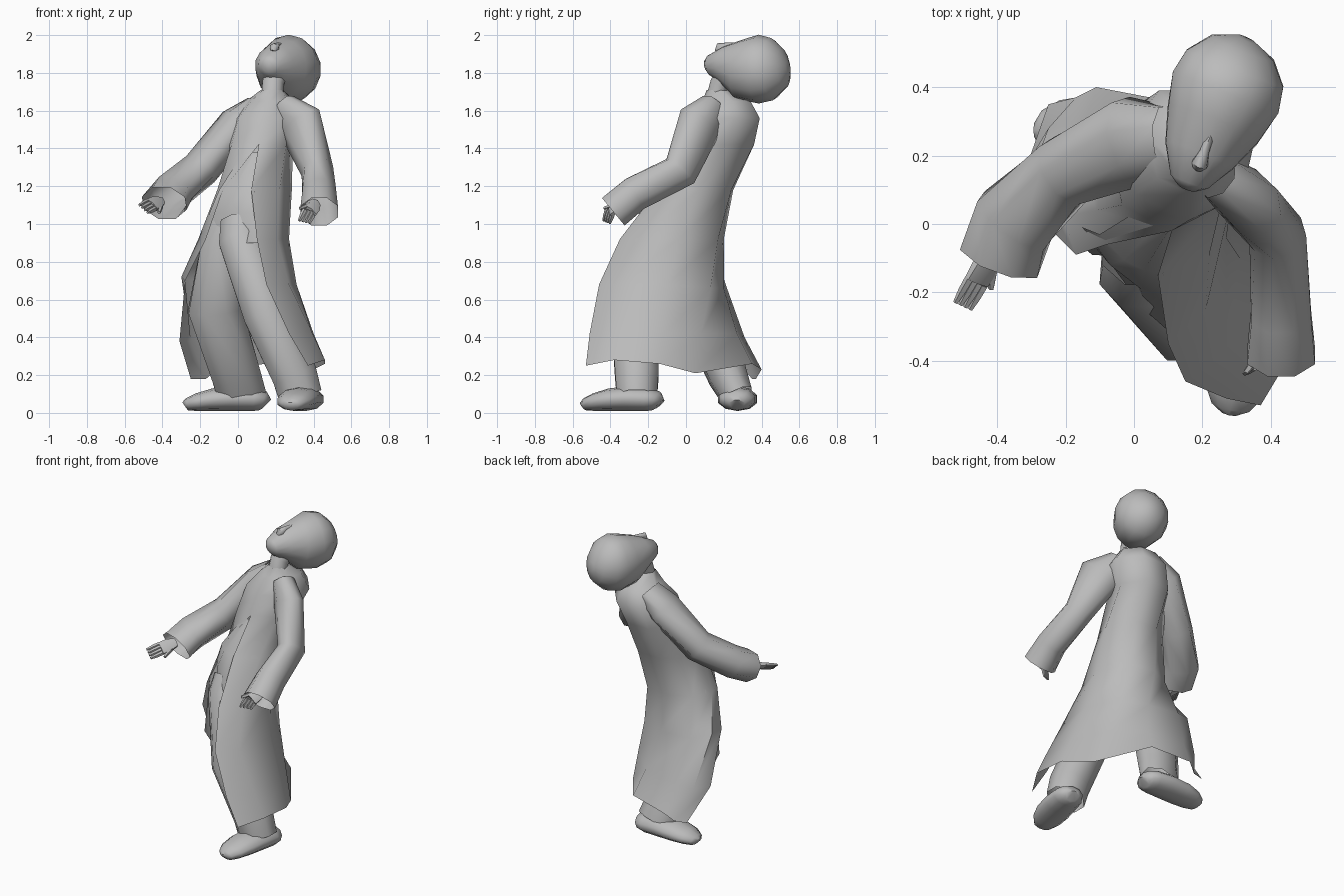
import bpy, bmesh, math
from mathutils import Vector

cube = bpy.data.objects.get("Cube")
if cube:
    bpy.data.objects.remove(cube)

grey = bpy.data.materials.new("plain grey")
grey.use_nodes = True
colour = (0.5, 0.5, 0.5, 1)
grey.diffuse_color = colour
grey.node_tree.nodes["Principled BSDF"].inputs["Base Color"].default_value = colour


def loft(name, rings, closed=True, caps=True, sharp=60):
    """Skin a list of equally long point rows."""
    bm = bmesh.new()
    rows = [[bm.verts.new(p) for p in ring] for ring in rings]
    n = len(rows[0])
    for a, b in zip(rows, rows[1:]):
        for i in range(n if closed else n - 1):
            j = (i + 1) % n
            bm.faces.new((a[i], a[j], b[j], b[i]))
    if caps:
        bm.faces.new(rows[0][::-1])
        bm.faces.new(rows[-1])
    bmesh.ops.remove_doubles(bm, verts=bm.verts, dist=0.0005)
    bmesh.ops.recalc_face_normals(bm, faces=bm.faces)
    mesh = bpy.data.meshes.new(name)
    bm.to_mesh(mesh)
    bm.free()
    mesh.materials.append(grey)
    ob = bpy.data.objects.new(name, mesh)
    bpy.context.collection.objects.link(ob)
    bpy.ops.object.select_all(action='DESELECT')
    ob.select_set(True)
    bpy.context.view_layer.objects.active = ob
    bpy.ops.object.shade_smooth_by_angle(angle=math.radians(sharp))
    return ob


def tube(name, rows, n=8, ref=(0, 0, 1), caps=True):
    """Tube through rows of x, y, z, half width, half height."""
    pts = [Vector(r[:3]) for r in rows]
    rings = []
    for i, r in enumerate(rows):
        t = pts[min(i + 1, len(pts) - 1)] - pts[max(i - 1, 0)]
        side = t.cross(Vector(ref)).normalized()
        up = side.cross(t).normalized()
        angles = [math.tau * (k + 0.5) / n for k in range(n)]
        rings.append([pts[i] + side * r[3] * math.cos(a) + up * r[4] * math.sin(a)
                      for a in angles])
    return loft(name, rings, caps=caps)


def oval(x, y, z, rx, ry, n=8):
    """Row that starts and ends at the front seam."""
    return [(x + rx * math.sin(math.tau * k / (n - 1)),
             y - ry * math.cos(math.tau * k / (n - 1)), z) for k in range(n)]


def level(z, points):
    """Row of x, y points at one height."""
    return [(x, y, z) for x, y in points]


# Long open coat: skirt rows run from left front edge round the back
skirt = [
    [(.37, -.53, .25), (.46, -.38, .28), (.46, -.14, .26), (.36, .05, .21),
     (.15, .35, .26), (-.11, .4, .23), (-.17, .37, .18), (-.25, .35, .18)],
    [(.27, -.51, .42), (.39, -.38, .43), (.4, -.12, .42), (.3, .08, .42),
     (.11, .27, .42), (-.14, .31, .4), (-.25, .28, .38), (-.31, .18, .38)],
    [(.15, -.46, .68), (.27, -.37, .68), (.31, -.1, .68), (.22, .13, .66),
     (.05, .2, .66), (-.18, .21, .68), (-.3, .15, .72), (-.28, .02, .7)],
    level(.92, [(.1, -.35), (.21, -.25), (.27, -.04), (.17, .17),
                (0, .2), (-.14, .13), (-.21, .02), (-.17, -.09)]),
    level(1.18, [(.07, -.15), (.22, -.09), (.285, .07), (.19, .24),
                 (.03, .25), (-.08, .18), (-.11, .04), (-.08, -.06)]),
]
torso = [oval(.11, .18, 1.42, .185, .2), oval(.16, .21, 1.56, .2, .2),
         oval(.17, .22, 1.65, .13, .135), oval(.18, .17, 1.71, .06, .06)]
loft("coat", skirt + torso, closed=False, caps=False)

# Garment front between the coat edges
loft("front_panel", [
    level(1.38, [(.12, 0), (.1, -.02), (.07, 0), (.03, .05)]),
    level(1.18, [(.085, -.145), (.03, -.135), (-.03, -.105), (-.1, -.03)]),
    level(1.06, [(.1, -.23), (.02, -.19), (-.07, -.12), (-.15, -.01)]),
    level(.9, [(.12, -.33), (.03, -.25), (-.08, -.1), (-.17, 0)]),
], closed=False, caps=False)

# Wide sleeves
tube("left_sleeve", [(.24, .14, 1.62, .07, .08), (.33, .07, 1.53, .09, .14),
                     (.42, -.03, 1.28, .085, .1), (.43, -.27, 1.16, .095, .1),
                     (.43, -.385, 1.065, .107, .102)], caps=False)
tube("right_sleeve", [(.1, .25, 1.62, .1, .07), (0, .24, 1.53, .14, .1),
                      (-.2, .155, 1.29, .11, .1), (-.35, .01, 1.17, .13, .1),
                      (-.39, -.1, 1.11, .13, .1)], caps=False)

# Trouser legs
tube("left_leg", [(.02, -.08, 1, .12, .12), (.02, -.13, .91, .13, .13),
                  (.15, -.28, .52, .13, .13), (.3, -.26, .2, .13, .125),
                  (.33, -.26, .09, .125, .115)], ref=(0, 1, 0), caps=False)
tube("right_leg", [(-.04, .01, 1, .11, .11), (-.07, .01, .91, .13, .11),
                   (-.12, .06, .55, .155, .12), (-.01, .22, .2, .14, .11),
                   (.02, .27, .09, .14, .09)], ref=(0, 1, 0), caps=False)


# Shoes, from heel to toe
def shoe(name, heel, toe):
    heel, toe = Vector(heel), Vector(toe)
    profile = [(0, .045, .035), (.04, .08, .053), (.15, .1, .062),
               (.4, .107, .066), (.65, .108, .06), (.85, .092, .047),
               (.97, .06, .034), (1, .035, .025)]
    rows = [(*heel.lerp(toe, t).xy, h + .01, w, h) for t, w, h in profile]
    tube(name, rows, n=10)


shoe("left_shoe", (.375, -.14, 0), (.28, -.545, 0))
shoe("right_shoe", (.15, .27, 0), (-.28, .275, 0))


# Hands: flat palm, four fingers and a thumb
def hand(name, wrist, palm_end, tips, across):
    wrist, palm_end, tips, across = map(Vector, (wrist, palm_end, tips, across))
    normal = (palm_end - wrist).cross(across)
    tube(name + "_palm", [(*wrist, .03, .025), (*wrist.lerp(palm_end, .5), .046, .024),
                          (*palm_end, .046, .017)], n=6, ref=normal)
    for k in range(4):
        shift = across * (k - 1.5) * .022
        a, b = palm_end + shift, tips + shift
        tube(name + "_finger", [(*a, .014, .013), (*a.lerp(b, .5), .013, .012),
                                (*b, .008, .007)], n=5, ref=normal)
    base = wrist.lerp(palm_end, .4) + across * .03
    end = palm_end + across * .065
    tube(name + "_thumb", [(*base, .016, .016), (*end, .009, .009)], n=5, ref=normal)


hand("left_hand", (.41, -.33, 1.11), (.38, -.4, 1.07), (.35, -.42, 1.01), (-.8, -.5, .2))
hand("right_hand", (-.41, -.08, 1.12), (-.46, -.17, 1.1), (-.5, -.24, 1.08), (.65, -.3, -.6))

# Neck and tilted-back head, from chin to back of skull
tube("neck", [(.18, .16, 1.66, .06, .055), (.185, .18, 1.74, .06, .055),
              (.21, .26, 1.83, .065, .07)], n=10, ref=(0, 1, 0), caps=False)
tube("head", [(.155, .107, 1.835, .03, .03), (.162, .125, 1.84, .06, .055),
              (.19, .2, 1.845, .108, .1), (.23, .29, 1.82, .145, .16),
              (.268, .385, 1.82, .17, .182), (.295, .455, 1.82, .155, .165),
              (.318, .515, 1.825, .1, .105), (.33, .54, 1.83, .03, .03)], n=14)

# Nose and lips on the upturned face
tube("nose", [(.23, .275, 1.95, .012, .012), (.205, .21, 1.942, .016, .018),
              (.192, .175, 1.935, .027, .024), (.185, .162, 1.915, .014, .01)], n=6)
for lip, step in (("upper_lip", 0), ("lower_lip", 1)):
    y, z = .15 - .015 * step, 1.895 - .015 * step
    tube(lip, [(.135, y + .012, z - .015, .006, .005), (.17, y, z, .013, .012),
               (.205, y - .012, z - .015, .006, .005)], n=6)
